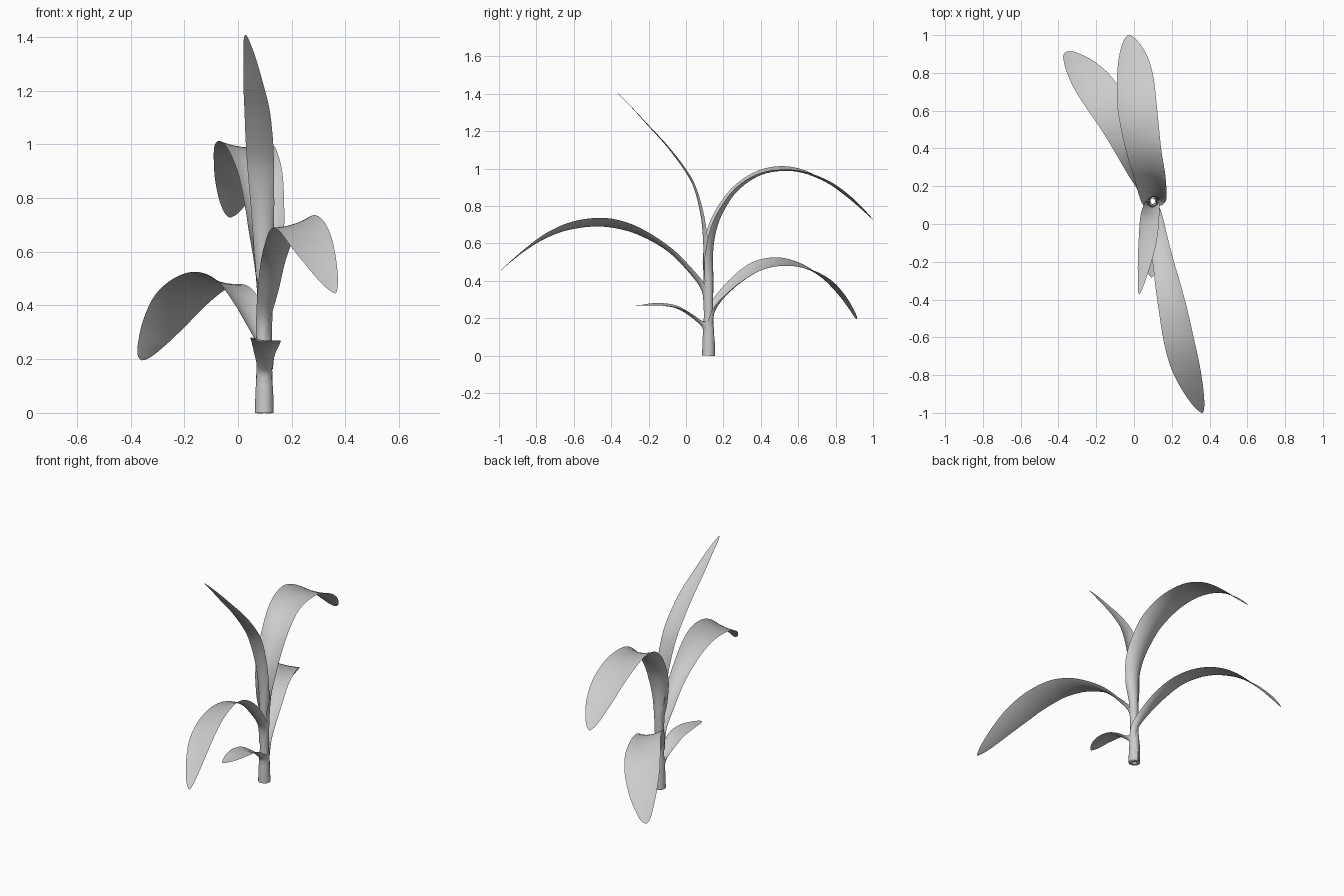
import bpy, bmesh, math
from mathutils import Vector

cube = bpy.data.objects.get("Cube")
if cube:
    bpy.data.objects.remove(cube, do_unlink=True)

mat = bpy.data.materials.new("plain grey")
mat.use_nodes = True
GREY = (0.6, 0.6, 0.6, 1)
mat.diffuse_color = GREY
mat.node_tree.nodes["Principled BSDF"].inputs["Base Color"].default_value = GREY


def add_object(name, bm):
    mesh = bpy.data.meshes.new(name)
    bm.to_mesh(mesh)
    bm.free()
    mesh.materials.append(mat)
    mesh.shade_smooth()
    obj = bpy.data.objects.new(name, mesh)
    bpy.context.collection.objects.link(obj)


def skin(bm, rings):
    for a, b in zip(rings, rings[1:]):
        for i in range(len(a) - 1):
            bm.faces.new((a[i], a[i + 1], b[i + 1], b[i]))


def smooth_rows(rows, steps=5):
    """Catmull-Rom interpolation of every column."""
    out, last = [], len(rows) - 1
    for i in range(last):
        p = [rows[max(0, min(last, i + k))] for k in (-1, 0, 1, 2)]
        for s in range(steps):
            t = s / steps
            out.append([0.5 * (2 * b + (c - a) * t + (2 * a - 5 * b + 4 * c - d) * t * t
                               + (3 * b - a - 3 * c + d) * t ** 3) for a, b, c, d in zip(*p)])
    return out + [list(rows[-1])]


def leaf(name, heading, rows, across=12):
    """Rows: midrib x, y, z, half width, curl angle, roll."""
    rows = smooth_rows(rows)
    pts = [Vector(r[:3]) for r in rows]
    side0 = Vector((*heading, 0)).normalized().cross(Vector((0, 0, 1)))
    bm = bmesh.new()
    rings = []
    for i, (x, y, z, half, curl, roll) in enumerate(rows):
        tan = (pts[min(i + 1, len(pts) - 1)] - pts[max(i - 1, 0)]).normalized()
        side = (side0 - tan * side0.dot(tan)).normalized()
        up = side.cross(tan)
        side, up = (side * math.cos(roll) + up * math.sin(roll),
                    up * math.cos(roll) - side * math.sin(roll))
        curl = max(curl, 0.05)
        rad = max(half, 0.002) / math.sin(min(curl, math.pi / 2))
        ring = []
        for k in range(across + 1):
            a = curl * (2 * k / across - 1)
            ring.append(bm.verts.new(pts[i] + side * rad * math.sin(a) + up * rad * (1 - math.cos(a))))
        rings.append(ring)
    skin(bm, rings)
    add_object(name, bm)


# Hollow stalk, turned from a wall profile
bm = bmesh.new()
profile = [(0.014, 0.42), (0.014, 0.0), (0.029, 0.0), (0.029, 0.14), (0.025, 0.2), (0.023, 0.42)]
rings = []
for r, z in profile:
    ring = [bm.verts.new((0.098 + r * math.cos(a), 0.12 + r * math.sin(a), z))
            for a in (k * math.tau / 20 for k in range(20))]
    rings.append(ring + ring[:1])
skin(bm, rings)
add_object("stalk", bm)

# Tall upright leaf leaning forward
leaf("upper_front_leaf", (0, -1), [
    (0.098, 0.096, 0.25, 0.024, 2.6, 0),
    (0.098, 0.094, 0.42, 0.026, 2.2, 0),
    (0.096, 0.092, 0.60, 0.036, 1.3, 0),
    (0.092, 0.078, 0.75, 0.043, 0.8, 0),
    (0.085, 0.040, 0.90, 0.049, 0.5, 0),
    (0.080, -0.015, 1.00, 0.051, 0.4, 0),
    (0.071, -0.105, 1.12, 0.047, 0.3, 0),
    (0.057, -0.195, 1.22, 0.037, 0.25, 0),
    (0.042, -0.290, 1.325, 0.022, 0.2, 0),
    (0.031, -0.350, 1.387, 0.010, 0.15, 0),
    (0.028, -0.370, 1.408, 0.002, 0.1, 0)])

# Large leaf arching to the back
leaf("upper_back_leaf", (-0.12, 1), [
    (0.098, 0.145, 0.22, 0.024, 2.7, 0),
    (0.100, 0.146, 0.42, 0.028, 2.4, 0),
    (0.101, 0.145, 0.55, 0.046, 1.6, 0),
    (0.101, 0.160, 0.66, 0.065, 1.15, 0),
    (0.095, 0.195, 0.76, 0.074, 0.85, 0),
    (0.081, 0.270, 0.875, 0.083, 0.6, 0),
    (0.054, 0.380, 0.957, 0.091, 0.42, -0.04),
    (0.032, 0.500, 0.988, 0.100, 0.3, -0.09),
    (0.016, 0.620, 0.978, 0.104, 0.25, -0.07),
    (0.008, 0.750, 0.926, 0.098, 0.2, -0.02),
    (-0.002, 0.850, 0.858, 0.083, 0.2, 0),
    (-0.015, 0.930, 0.790, 0.056, 0.2, 0),
    (-0.025, 0.980, 0.745, 0.027, 0.1, 0),
    (-0.030, 1.000, 0.727, 0.003, 0.1, 0)])

# Lower leaf arching to the back right
leaf("lower_back_leaf", (-0.45, 0.9), [
    (0.098, 0.143, 0.16, 0.022, 2.5, 0),
    (0.094, 0.150, 0.23, 0.029, 1.6, 0),
    (0.068, 0.195, 0.305, 0.046, 0.9, -0.05),
    (0.027, 0.285, 0.395, 0.064, 0.6, -0.12),
    (-0.025, 0.395, 0.468, 0.078, 0.4, -0.22),
    (-0.085, 0.520, 0.490, 0.092, 0.28, -0.25),
    (-0.150, 0.640, 0.466, 0.105, 0.2, -0.22),
    (-0.218, 0.740, 0.407, 0.103, 0.2, -0.2),
    (-0.282, 0.825, 0.322, 0.080, 0.15, -0.2),
    (-0.332, 0.882, 0.243, 0.046, 0.15, -0.2),
    (-0.353, 0.904, 0.208, 0.023, 0.1, -0.15),
    (-0.360, 0.911, 0.196, 0.003, 0.1, -0.1)])

# Long leaf arching to the front left
leaf("lower_front_leaf", (0.25, -1), [
    (0.099, 0.094, 0.24, 0.024, 2.6, 0),
    (0.102, 0.085, 0.345, 0.029, 1.5, 0),
    (0.115, 0.020, 0.44, 0.040, 0.9, 0),
    (0.134, -0.090, 0.553, 0.048, 0.6, -0.05),
    (0.160, -0.220, 0.636, 0.058, 0.42, -0.18),
    (0.185, -0.340, 0.685, 0.070, 0.3, -0.26),
    (0.212, -0.470, 0.704, 0.079, 0.25, -0.3),
    (0.241, -0.620, 0.685, 0.083, 0.2, -0.29),
    (0.273, -0.750, 0.632, 0.078, 0.2, -0.26),
    (0.308, -0.860, 0.562, 0.059, 0.15, -0.22),
    (0.341, -0.950, 0.490, 0.033, 0.1, -0.2),
    (0.357, -0.988, 0.456, 0.013, 0.1, -0.15),
    (0.362, -1.000, 0.445, 0.002, 0.1, -0.1)])

# Small bottom leaf with its sheath round the stalk base
leaf("small_front_leaf", (0, -1), [
    (0.098, 0.086, 0.00, 0.035, 3.05, 0),
    (0.098, 0.088, 0.08, 0.033, 3.0, 0),
    (0.098, 0.090, 0.14, 0.030, 2.3, 0),
    (0.099, 0.066, 0.173, 0.031, 1.2, 0),
    (0.100, 0.015, 0.215, 0.041, 0.7, 0),
    (0.102, -0.050, 0.252, 0.053, 0.4, 0.08),
    (0.102, -0.120, 0.267, 0.057, 0.25, 0.1),
    (0.100, -0.190, 0.270, 0.047, 0.2, 0.1),
    (0.095, -0.245, 0.267, 0.028, 0.1, 0.05),
    (0.092, -0.275, 0.265, 0.010, 0.1, 0),
    (0.091, -0.282, 0.264, 0.002, 0.1, 0)])
